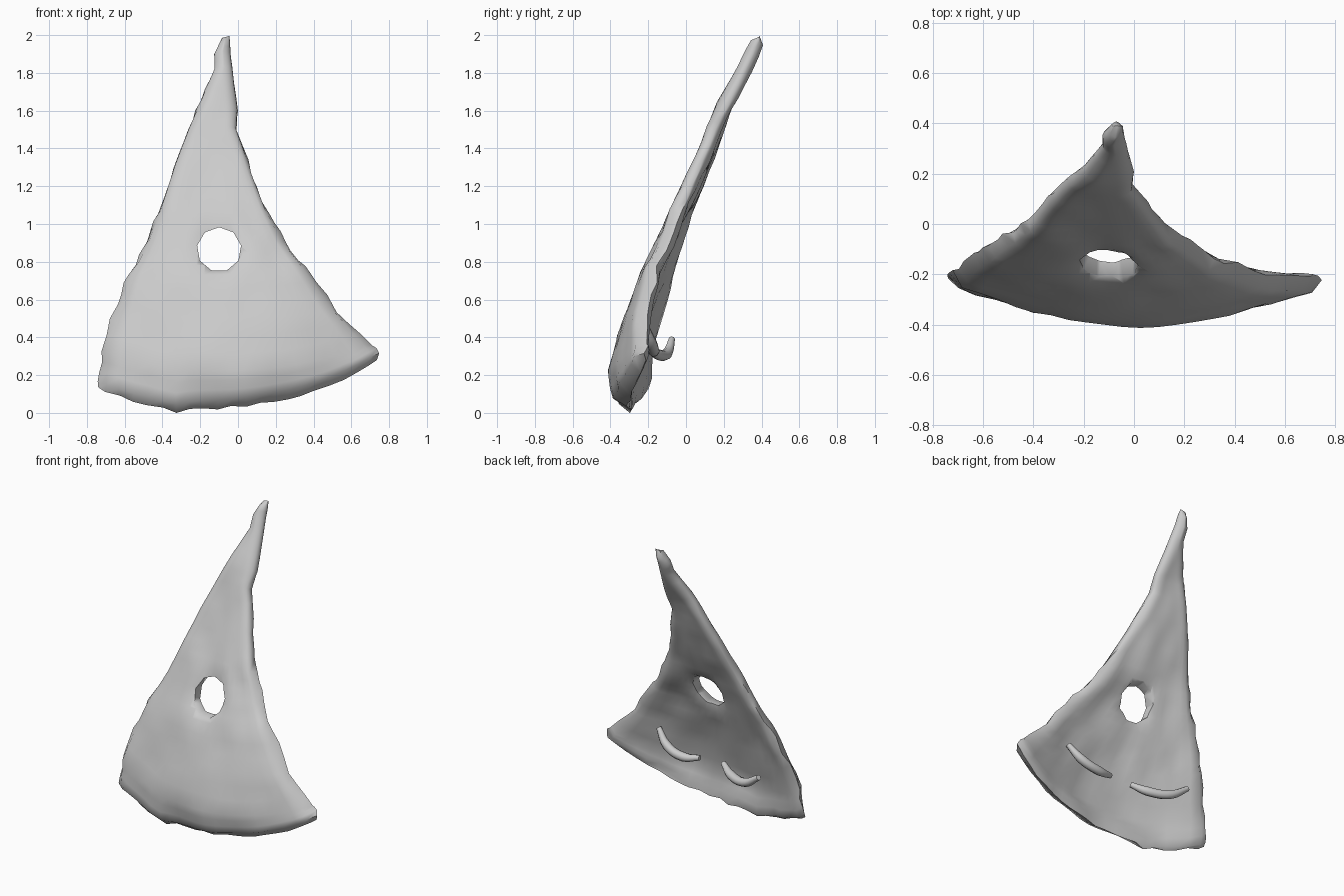
import bpy, bmesh, random
from math import exp, sqrt
from mathutils import Vector, noise

if "Cube" in bpy.data.objects:
    bpy.data.objects.remove(bpy.data.objects["Cube"])

random.seed(4)

# Sheet rows, bottom to top: left x, left z, right x, right z, y left / centre / right, sag
ROWS = [
    (-.735, .14, .735, .29, -.22, -.32, -.23, .18),
    (-.735, .165, .745, .32, -.21, -.345, -.23, .178),
    (-.72, .33, .70, .37, -.20, -.37, -.22, .14),
    (-.645, .58, .53, .54, -.13, -.30, -.21, .07),
    (-.575, .74, .36, .77, -.10, -.20, -.165, .04),
    (-.49, .90, .25, .90, -.05, -.12, -.11, .02),
    (-.425, 1.06, .16, 1.06, .00, -.04, -.05, 0),
    (-.345, 1.30, .08, 1.26, .09, .07, .045, 0),
    (-.265, 1.50, -.005, 1.50, .17, .15, .15, 0),
    (-.20, 1.65, .00, 1.60, .22, .20, .20, 0),
    (-.125, 1.82, -.03, 1.82, .31, .31, .31, 0),
    (-.125, 1.90, -.04, 1.90, .35, .35, .35, 0),
    (-.085, 1.985, -.045, 1.995, .39, .39, .39, 0),
]
US = [0, .025, .07] + [.125 + .75 * k / 15 for k in range(16)] + [.93, .975, 1]
HOLE = Vector((-.1, -.1, .865))
NORMAL = Vector((0, -.92, .38))       # average outward direction of the front


def sheet_point(row, u):
    """Mid-surface point across one row, u from 0 (left) to 1 (right)."""
    xl, zl, xr, zr, yl, yc, yr, sag = row
    bow = 1 - (2 * u - 1) ** 2
    x = xl + (xr - xl) * u
    dip = .025 * exp(-((x + .34) / .08) ** 2) * sag / .18
    return Vector((x, yl + (yr - yl) * u + (yc - (yl + yr) / 2) * bow,
                   zl + (zr - zl) * u - sag * bow ** .8 - dip))


def rounding(d, r):
    """Quarter-circle falloff: 0 at the rim, 1 at distance r."""
    return sqrt(1 - (1 - min(1, max(0, d) / r)) ** 2)


# Rows are subdivided evenly, except the short rim row at the bottom
rows = [ROWS[0]]
for a, b in zip(ROWS[1:], ROWS[2:]):
    rows += [tuple(p + (q - p) * k / 3 for p, q in zip(a, b)) for k in range(3)]
rows.append(ROWS[-1])

# Curved, lumpy triangular sheet: front and back skins share one thin rim
bm = bmesh.new()
front, back = [], []
last_row, last_col = len(rows) - 1, len(US) - 1
for i, row in enumerate(rows):
    width = row[2] - row[0]
    f_line, b_line = [], []
    for j, u in enumerate(US):
        p = sheet_point(row, u)
        lump = min(1, width / .5)
        p.y += .016 * lump * noise.noise(p * 5)
        if i in (0, last_row) or j in (0, last_col):
            j_amp = .009 * lump
            p += Vector([random.uniform(-j_amp, j_amp) for _ in range(3)])
            v = bm.verts.new(p + Vector((0, .012 * lump, 0)))
            f_line.append(v)
            b_line.append(v)
            continue
        above = p.z - sheet_point(rows[0], u).z
        f = rounding(min(u, 1 - u) * width, .06) * rounding(above, .06)
        f *= .35 + .65 * rounding(Vector((p.x - HOLE.x, p.z - HOLE.z)).length - .1, .07)
        f_line.append(bm.verts.new(p + NORMAL * (.042 * f + .012 * noise.noise(p * 7) * lump * f)))
        b_line.append(bm.verts.new(p - NORMAL * (.042 * f + .012 * noise.noise(p * 8) * lump * f)))
    front.append(f_line)
    back.append(b_line)
for i in range(last_row):
    for j in range(last_col):
        for g, flip in ((front, False), (back, True)):
            q = [g[i][j], g[i][j + 1], g[i + 1][j + 1], g[i + 1][j]]
            if len(set(q)) == 4 and not bm.faces.get(q):
                bm.faces.new(q[::-1] if flip else q)
bmesh.ops.recalc_face_normals(bm, faces=bm.faces)
low = min(v.co.z for v in bm.verts)
for v in bm.verts:
    v.co.z -= low * max(0, 1 - v.co.z)
mesh = bpy.data.meshes.new("sheet")
bm.to_mesh(mesh)
bm.free()
sheet = bpy.data.objects.new("sheet", mesh)
bpy.context.collection.objects.link(sheet)


def smooth(obj):
    for o in bpy.context.selected_objects:
        o.select_set(False)
    obj.select_set(True)
    bpy.context.view_layer.objects.active = obj
    if obj.type == 'CURVE':
        bpy.ops.object.convert(target='MESH')
    bpy.ops.object.shade_smooth_by_angle(angle=1.1)


# Round hole through the middle
bpy.ops.mesh.primitive_cylinder_add(vertices=9, radius=.118, depth=1,
                                    location=HOLE, rotation=(1.5708, 0, 0))
cutter = bpy.context.object
cutter.name = "hole_cutter"
cutter.hide_render = True
cut = sheet.modifiers.new("hole", 'BOOLEAN')
cut.operation = 'DIFFERENCE'
cut.solver = 'EXACT'
cut.object = cutter
bpy.context.view_layer.objects.active = sheet
bpy.ops.object.modifier_apply(modifier=cut.name)
bpy.data.objects.remove(cutter)
smooth(sheet)


# Two drooping bars on the back
def bar(name, points):
    curve = bpy.data.curves.new(name, 'CURVE')
    curve.dimensions = '3D'
    curve.bevel_depth = .029
    curve.bevel_resolution = 2
    curve.resolution_u = 5
    curve.use_fill_caps = True
    sp = curve.splines.new('BEZIER')
    sp.bezier_points.add(len(points) - 1)
    for i, (bp, p) in enumerate(zip(sp.bezier_points, points)):
        bp.co = p
        bp.handle_left_type = bp.handle_right_type = 'AUTO'
        bp.radius = .6 if i in (0, len(points) - 1) else 1
    obj = bpy.data.objects.new(name, curve)
    bpy.context.collection.objects.link(obj)
    smooth(obj)


bar("back_bar_right", [(.35, -.21, .45), (.27, -.18, .365), (.14, -.17, .325), (.03, -.19, .34)])
bar("back_bar_left", [(-.14, -.20, .345), (-.23, -.15, .31), (-.37, -.10, .315), (-.49, -.075, .39)])
